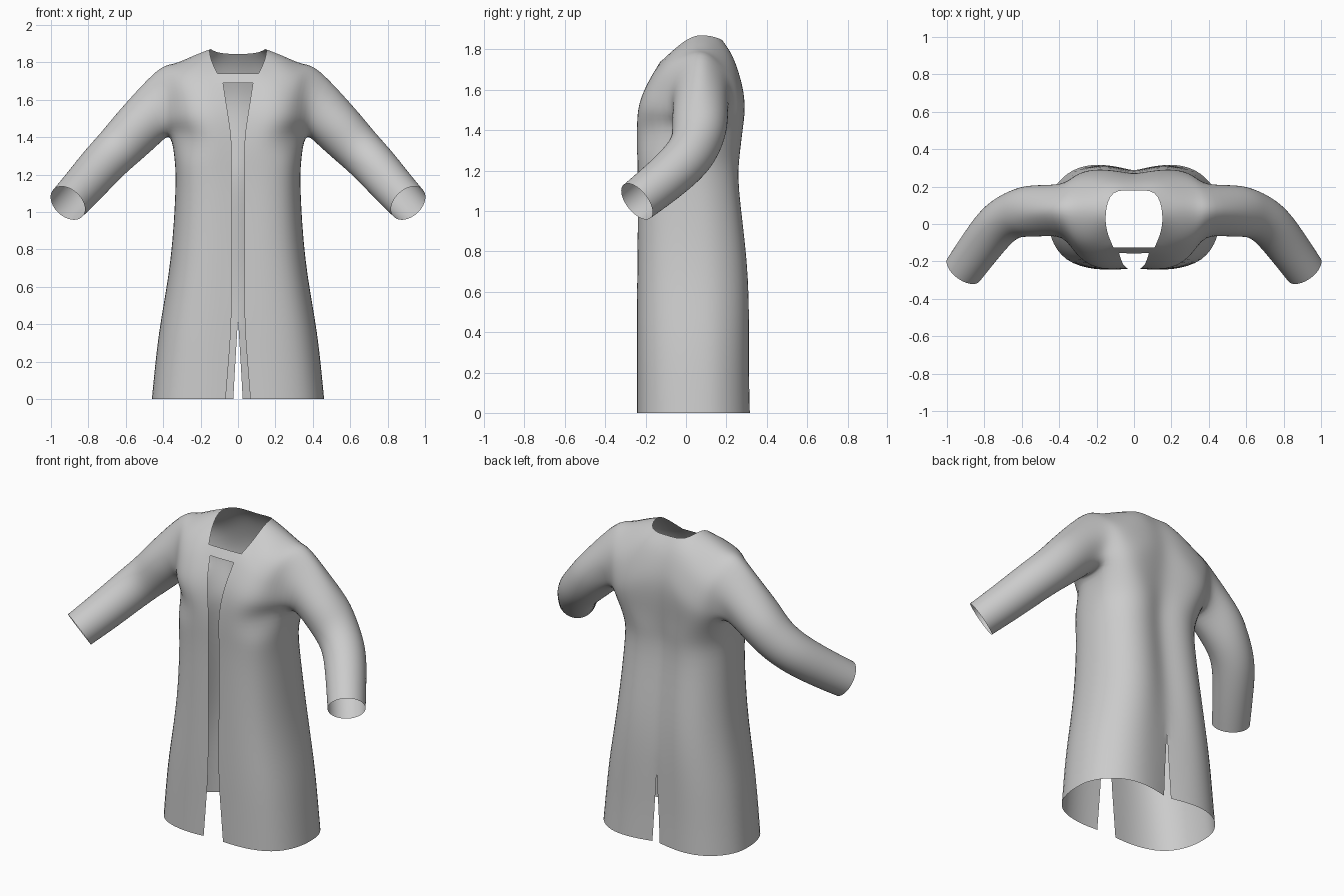
import bpy, bmesh, math
from mathutils import Vector as V

if "Cube" in bpy.data.objects:
    bpy.data.objects.remove(bpy.data.objects["Cube"])

bm = bmesh.new()
crease = bm.verts.layers.float.new("crease_vert")

def vert(x, y, z):
    return bm.verts.new((x, y, z))

def blend(a, m, b, u):
    # quadratic through a (u=0), m (u=.5), b (u=1)
    return V(a)*(1-u)*(1-2*u) + V(m)*4*u*(1-u) + V(b)*u*(2*u-1)

def strip(lo, hi):
    for i in range(len(lo)-1):
        q = [lo[i], lo[i+1], hi[i+1], hi[i]]
        bm.faces.new(list(dict.fromkeys(q)))

# Skirt and waist: z, half width, front y, back y, front gap, back slit
levels = [(0, .46, -.24, .316, .066, .025), (.2, .44, -.24, .312, .05, .014),
          (.43, .41, -.24, .311, .036, 0), (.75, .36, -.237, .30, .035, 0),
          (1.1, .335, -.235, .262, .035, 0), (1.27, .338, -.238, .265, .035, 0)]
shape = [(.45, -1), (.78, -.82), (.96, -.4), (1, .05), (.96, .45), (.78, .82), (.52, .99), (.26, .98)]
rows = []
for z, w, yf, yb, gap, slit in levels:
    c, d = (yf+yb)/2, (yb-yf)/2
    row = [vert(gap, yf, z)] + [vert(x*w, c+y*d, z) for x, y in shape]
    rows.append(row + [vert(slit, c+.91*d, z)])

# Upper panels: guide points at opening edge, middle and armhole edge
f_edge = [(.037, -.235, 1.4), (.058, -.215, 1.55), (.08, -.155, 1.69), (.11, -.125, 1.74), (.143, -.04, 1.815)]
f_mid = [(.21, -.215, 1.4), (.235, -.215, 1.51), (.25, -.175, 1.62), (.27, -.13, 1.69), (.285, -.06, 1.765)]
f_arm = [(.355, -.04, 1.415), (.375, -.07, 1.48), (.385, -.075, 1.56), (.40, -.055, 1.64), (.42, -.005, 1.71)]
b_edge = [(.1, .272, 1.4), (.1, .285, 1.55), (.1, .265, 1.67), (.105, .228, 1.77), (.11, .165, 1.853)]
b_mid = [(.25, .268, 1.4), (.26, .28, 1.5), (.27, .265, 1.6), (.28, .23, 1.69), (.29, .16, 1.77)]
b_arm = [(.36, .18, 1.415), (.385, .205, 1.48), (.395, .215, 1.56), (.41, .195, 1.64), (.425, .145, 1.71)]
spine = [(0, .258, 1.4), (0, .272, 1.55), (0, .258, 1.67), (0, .224, 1.77), (0, .178, 1.845)]
US = (0, 1/3, 2/3, 1)
front = [[vert(*blend(*g, u)) for u in US] for g in zip(f_edge, f_mid, f_arm)]
back = [[vert(*blend(*g, u)) for u in reversed(US)] + [vert(*s)]
        for *g, s in zip(b_edge, b_mid, b_arm, spine)]
seam = [vert(*blend((.15, .06, 1.87), (.295, .065, 1.812), (.44, .07, 1.75), u)) for u in US]
underarm = vert(.362, .07, 1.395)
rows.append(front[0] + [underarm] + back[0])
for lo, hi in zip(rows, rows[1:]):
    strip(lo, hi)
for panel in (front, back):
    for lo, hi in zip(panel, panel[1:]):
        strip(lo, hi)
strip(front[-1], seam)
strip(back[-1][:4], seam[::-1])

# Bridge strip closing the collar at the front
strip([vert(0, -.157, 1.69), front[2][0]], [vert(0, -.127, 1.74), front[3][0]])
for v in (front[2][0], front[3][0], rows[2][-1]):
    v[crease] = 1

# Sleeve: rings along a bent arm path, starting at the armhole loop
loop = [underarm] + [r[3] for r in front] + [seam[3]] + [r[0] for r in reversed(back)]
path = [(.52, .07, 1.462), (.62, .055, 1.36), (.72, .0, 1.258), (.82, -.12, 1.145), (.91, -.243, 1.047)]
radii = [.138, .128, .12, .113, .106]
for i, (p, r) in enumerate(zip(path, radii)):
    a, b = V(path[max(i-1, 0)]), V(path[min(i+1, 4)])
    t = (b-a).normalized()
    down = V((0, 0, -1))
    down = (down - t*down.dot(t)).normalized()
    side = t.cross(down)
    if side.y > 0:
        side = -side
    ring = []
    for k in range(12):
        ang = k*math.pi/6
        ring.append(vert(*(V(p) + r*(down*math.cos(ang) + side*math.sin(ang)))))
    strip(loop + loop[:1], ring + ring[:1])
    loop = ring

# Mirror to the other half and build the object
bmesh.ops.mirror(bm, geom=bm.verts[:]+bm.edges[:]+bm.faces[:], axis='X', merge_dist=.001)
bmesh.ops.remove_doubles(bm, verts=bm.verts[:], dist=.0005)
bmesh.ops.recalc_face_normals(bm, faces=bm.faces[:])
me = bpy.data.meshes.new("coat")
bm.to_mesh(me)
bm.free()
coat = bpy.data.objects.new("coat", me)
bpy.context.collection.objects.link(coat)
for p in me.polygons:
    p.use_smooth = True
sub = coat.modifiers.new("smooth", 'SUBSURF')
sub.levels = sub.render_levels = 2
sub.boundary_smooth = 'PRESERVE_CORNERS'

# Push the cage out so the smooth surface passes through the guide points
goal = [v.co.copy() for v in me.vertices]
for _ in range(4):
    dg = bpy.context.evaluated_depsgraph_get()
    now = [v.co.copy() for v in coat.evaluated_get(dg).data.vertices[:len(goal)]]
    for v, g, n in zip(me.vertices, goal, now):
        v.co += (g-n)*.9
    me.update()
    coat.update_tag()
    bpy.context.view_layer.update()
